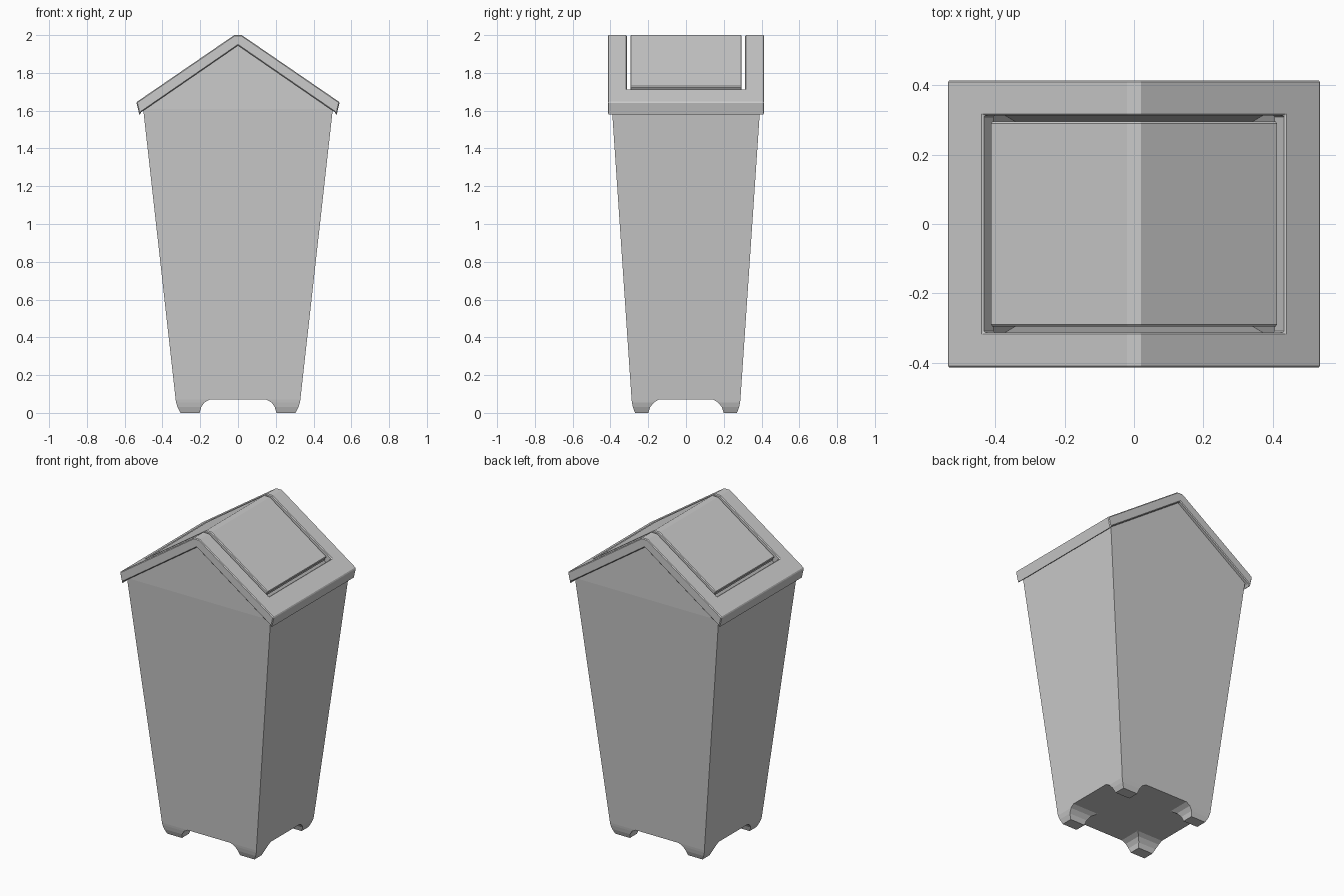
import bpy, bmesh

if "Cube" in bpy.data.objects:
    bpy.data.objects.remove(bpy.data.objects["Cube"])

SLOPE = 0.689            # roof fall per unit x
NX, NZ = 0.567, 0.823    # roof normal


def make_object(name, bm):
    bmesh.ops.recalc_face_normals(bm, faces=bm.faces)
    mesh = bpy.data.meshes.new(name)
    bm.to_mesh(mesh)
    bm.free()
    ob = bpy.data.objects.new(name, mesh)
    bpy.context.collection.objects.link(ob)
    return ob


def extrude_profile(name, pts, half_y):
    """Closed x-z profile extruded along y, centred."""
    bm = bmesh.new()
    front = [bm.verts.new((x, -half_y, z)) for x, z in pts]
    back = [bm.verts.new((x, half_y, z)) for x, z in pts]
    bm.faces.new(front)
    bm.faces.new(back[::-1])
    n = len(pts)
    for i in range(n):
        j = (i + 1) % n
        bm.faces.new((front[i], front[j], back[j], back[i]))
    return make_object(name, bm)


def mirrored(right, apex_z):
    """Right half of a roof profile (ridge to eave), mirrored, plus inner apex."""
    return [(-x, z) for x, z in right[::-1]] + right + [(0, apex_z)]


def add_bevel(ob, width):
    b = ob.modifiers.new("bevel", 'BEVEL')
    b.width = width
    b.segments = 1
    b.limit_method = 'ANGLE'
    b.angle_limit = 0.87


# Tapered hollow body with gabled ends
bm = bmesh.new()
signs = [(-1, -1), (1, -1), (1, 1), (-1, 1)]
low = [bm.verts.new((sx * 0.33, sy * 0.288, 0.07)) for sx, sy in signs]
top = [bm.verts.new((sx * 0.502, sy * 0.392, 1.61)) for sx, sy in signs]
bm.faces.new(low[::-1])
for i in range(4):
    j = (i + 1) % 4
    bm.faces.new((low[i], low[j], top[j], top[i]))
for i in (0, 2):
    apex = bm.verts.new((0, top[i].co.y, 1.955))
    bm.faces.new((top[i], top[i + 1], apex))
make_object("bin_body", bm)

# Four flared corner feet: stacked rectangles (z, x in, x out, y in, y out)
sections = [(0.07, 0.15, 0.33, 0.145, 0.288), (0.055, 0.178, 0.328, 0.17, 0.286),
            (0.03, 0.195, 0.32, 0.19, 0.281), (0.0, 0.203, 0.305, 0.2, 0.27)]
bm = bmesh.new()
for sx, sy in signs:
    rings = [[bm.verts.new((sx * x, sy * y, z))
              for x, y in ((xi, yi), (xo, yi), (xo, yo), (xi, yo))]
             for z, xi, xo, yi, yo in sections]
    for a, b in zip(rings, rings[1:]):
        for i in range(4):
            j = (i + 1) % 4
            bm.faces.new((a[i], a[j], b[j], b[i]))
    bm.faces.new(rings[-1])
make_object("corner_feet", bm)

# Roof-shaped lid frame
lid = extrude_profile("lid_frame", mirrored(
    [(0.02, 2.0), (0.538, 1.645), (0.522, 1.576), (0.512, 1.945 - 0.512 * SLOPE)], 1.945), 0.414)

# Opening cut across the ridge, ends square to the slope
half = [(0.492, 2.2), (0.492, 1.796), (0.367, 1.615)]
cutter = extrude_profile("opening_cutter", [(-x, z) for x, z in half[::-1]] + half, 0.313)
cutter.hide_render = True
cutter.hide_viewport = True
cut = lid.modifiers.new("opening", 'BOOLEAN')
cut.operation = 'DIFFERENCE'
cut.solver = 'EXACT'
cut.object = cutter
add_bevel(lid, 0.005)

# Swing flap lying flush in the opening
T = 0.04
ex, ez = 0.416, 2.0 - (0.416 - 0.02) * SLOPE
ix, iz = ex - NX * T, ez - NZ * T
flap = extrude_profile("swing_flap", mirrored(
    [(0.02, 2.0), (ex, ez), (ix, iz)], iz + ix * SLOPE), 0.295)
add_bevel(flap, 0.005)
